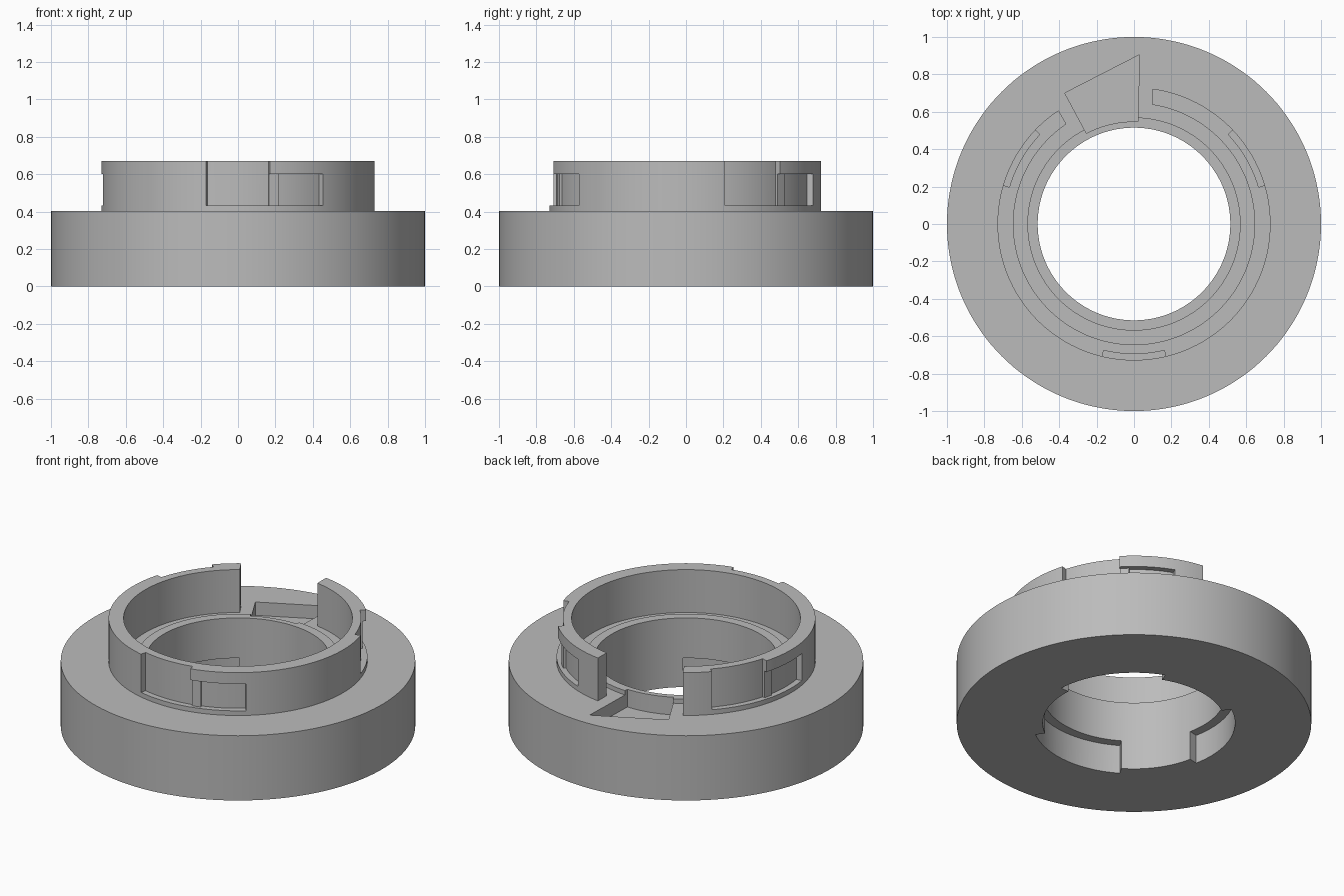
import bpy, bmesh
from math import sin, cos, radians, ceil

cube = bpy.data.objects.get("Cube")
if cube:
    bpy.data.objects.remove(cube, do_unlink=True)

grey = bpy.data.materials.new("grey plastic")
grey.use_nodes = True
grey.diffuse_color = (0.5, 0.5, 0.5, 1)
grey.node_tree.nodes["Principled BSDF"].inputs["Base Color"].default_value = (0.5, 0.5, 0.5, 1)


def finish(bm, name):
    bmesh.ops.recalc_face_normals(bm, faces=bm.faces)
    mesh = bpy.data.meshes.new(name)
    bm.to_mesh(mesh)
    bm.free()
    mesh.materials.append(grey)
    obj = bpy.data.objects.new(name, mesh)
    bpy.context.collection.objects.link(obj)
    return obj


def lathe(name, profile, steps=144):
    """Spin a closed (radius, z) profile around the z axis."""
    bm = bmesh.new()
    rings = []
    for i in range(steps):
        a = radians(360 * i / steps)
        rings.append([bm.verts.new((r * cos(a), r * sin(a), z)) for r, z in profile])
    n = len(profile)
    for i in range(steps):
        p, q = rings[i], rings[(i + 1) % steps]
        for j in range(n):
            k = (j + 1) % n
            bm.faces.new((p[j], q[j], q[k], p[k]))
    return finish(bm, name)


def prism(name, outline, z0, z1):
    """Extrude a flat (x, y) outline from z0 to z1."""
    bm = bmesh.new()
    face = bm.faces.new([bm.verts.new((x, y, z0)) for x, y in outline])
    top = bmesh.ops.extrude_face_region(bm, geom=[face])["geom"]
    for v in top:
        if isinstance(v, bmesh.types.BMVert):
            v.co.z = z1
    return finish(bm, name)


def arc(r, a0, a1):
    n = max(2, ceil(abs(a1 - a0) / 2.5))
    angles = [radians(a0 + (a1 - a0) * i / n) for i in range(n + 1)]
    return [(r * cos(a), r * sin(a)) for a in angles]


def sector(r0, r1, a0, a1, z0, z1):
    return prism("cutter", arc(r1, a0, a1) + arc(r0, a1, a0), z0, z1)


def cut(obj, cutter):
    cutter.hide_render = True
    mod = obj.modifiers.new("cut", 'BOOLEAN')
    mod.operation = 'DIFFERENCE'
    mod.solver = 'EXACT'
    mod.object = cutter
    bpy.context.view_layer.objects.active = obj
    bpy.ops.object.modifier_apply(modifier=mod.name)
    bpy.data.objects.remove(cutter, do_unlink=True)


TOP = 0.403

# Wide base ring with a slightly raised lip around the bore
base = lathe("base_ring", [(0.515, 0), (1, 0), (1, TOP), (0.57, TOP),
                           (0.57, 0.43), (0.515, 0.43)])

# Recesses between the three tabs at the bottom of the bore
for a0, a1 in [(-122, -53), (4, 68), (124, 192)]:
    cut(base, sector(0.4, 0.57, a0, a1, -0.1, 0.18))

# Angular pocket in the base, open under the collar gap
cut(base, prism("cutter", [(0.03, 0.905), (-0.37, 0.70)] + arc(0.548, 117.7, 87.9), 0.32, 0.6))

# Upright collar
collar = lathe("collar", [(0.645, TOP), (0.73, TOP), (0.73, 0.67), (0.645, 0.67)])

# Gap at the back of the collar
cut(collar, prism("cutter", [(0.10, 0.4), (0.10, 1), (-0.63, 1), (-0.284, 0.4)], 0.2, 0.9))

# Three bayonet slots: open entry, low bump, closed side channel
for mid in (-90, 30, 150):
    cut(collar, sector(0.695, 0.8, mid - 13.5, mid + 13.5, 0.432, 0.8))
    cut(collar, sector(0.71, 0.8, mid + 13, mid + 18, 0.432, 0.6))
    cut(collar, sector(0.695, 0.8, mid + 17.8, mid + 38.5, 0.432, 0.6))

# Smooth round walls, crisp edges
for obj in (base, collar):
    bpy.ops.object.select_all(action='DESELECT')
    obj.select_set(True)
    bpy.context.view_layer.objects.active = obj
    bpy.ops.object.shade_smooth_by_angle(angle=radians(30))
